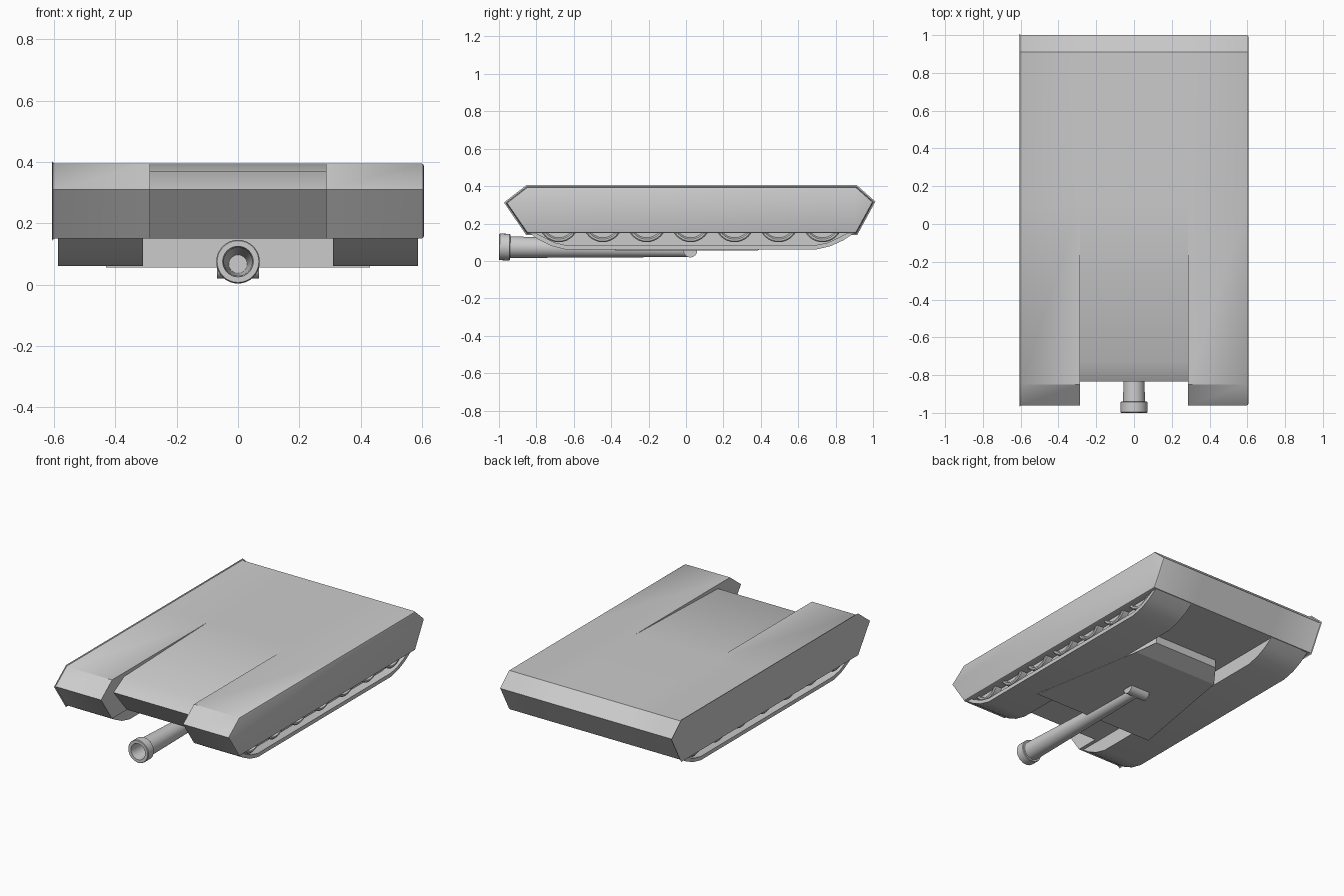
import bpy, bmesh, math
from mathutils import Matrix, Vector

cube = bpy.data.objects.get("Cube")
if cube:
    bpy.data.objects.remove(cube)

grey = bpy.data.materials.new("plain_grey")
grey.use_nodes = True
COLOUR = (0.6, 0.6, 0.6, 1)
grey.diffuse_color = COLOUR
grey.node_tree.nodes["Principled BSDF"].inputs["Base Color"].default_value = COLOUR


def finish(bm, name, angle=35):
    """Turn a bmesh into a named, shaded object."""
    bmesh.ops.remove_doubles(bm, verts=bm.verts, dist=0.0005)
    bmesh.ops.recalc_face_normals(bm, faces=bm.faces)
    mesh = bpy.data.meshes.new(name)
    bm.to_mesh(mesh)
    bm.free()
    mesh.materials.append(grey)
    obj = bpy.data.objects.new(name, mesh)
    bpy.context.collection.objects.link(obj)
    bpy.ops.object.select_all(action="DESELECT")
    obj.select_set(True)
    bpy.context.view_layer.objects.active = obj
    bpy.ops.object.shade_smooth_by_angle(angle=math.radians(angle))
    return obj


def loft(bm, rings, capped=True):
    """Join closed rings of points into a skin."""
    rows = [[bm.verts.new(p) for p in ring] for ring in rings]
    n = len(rows[0])
    for a, b in zip(rows, rows[1:]):
        for i in range(n):
            bm.faces.new((a[i], a[(i + 1) % n], b[(i + 1) % n], b[i]))
    if capped:
        bm.faces.new(rows[0])
        bm.faces.new(rows[-1])


def across(profile, x):
    return [(x, y, z) for y, z in profile]


def lathe(bm, profile, start, direction, sides=32):
    """Spin (distance, radius) pairs about an axis."""
    turn = Vector(direction).to_track_quat("Z", "Y").to_matrix().to_4x4()
    place = Matrix.Translation(start) @ turn
    steps = [2 * math.pi * i / sides for i in range(sides)]
    loft(bm, [[place @ Vector((r * math.cos(a), r * math.sin(a), d)) for a in steps]
              for d, r in profile])


# Hull: two long side pods with a lower, set back nose between them
HALF, NOTCH = 0.607, 0.287
tail = [(0.91, 0.395), (1.0, 0.315), (0.91, 0.15)]
pod = [(-0.85, 0.15), (-0.96, 0.31), (-0.85, 0.395), (0.1, 0.395)] + tail
nose = [(-0.7, 0.15), (-0.835, 0.31), (-0.73, 0.37), (0.1, 0.395)] + tail
bm = bmesh.new()
loft(bm, [across(pod, -HALF), across(pod, -NOTCH), across(nose, -NOTCH),
          across(nose, NOTCH), across(pod, NOTCH), across(pod, HALF)])
bmesh.ops.remove_doubles(bm, verts=bm.verts, dist=0.0005)
rims = [e for e in bm.edges if all(abs(v.co.x) > HALF - 0.01 for v in e.verts)]
bmesh.ops.bevel(bm, geom=rims, offset=0.01, segments=2, profile=0.5, affect="EDGES")
finish(bm, "hull")


# Running gear on both sides
def track_line(inset):
    """Lower outline of a track, moved inward by the inset."""
    low = 0.06 + inset
    front = [(-0.84 + inset * 1.5, 0.15), (-0.79 + inset, 0.115 + inset * 0.6),
             (-0.72 + inset * 0.6, 0.08 + inset * 0.8), (-0.64, low)]
    back = [(0.69, low), (0.77 - inset * 0.6, 0.078 + inset * 0.8),
            (0.84 - inset, 0.11 + inset * 0.6), (0.9 - inset * 1.5, 0.15)]
    return front + back


INNER, OUTER, WALL = 0.31, 0.587, 0.53
outer_line, inner_line = track_line(0), track_line(0.024)
for side, label in ((1, "left"), (-1, "right")):
    bm = bmesh.new()
    band = outer_line + inner_line[::-1]
    loft(bm, [across(band, side * INNER), across(band, side * OUTER)])
    finish(bm, label + "_track_band")

    bm = bmesh.new()
    panel = [(-0.8, 0.2)] + inner_line + [(0.86, 0.2)]
    loft(bm, [across(panel, side * INNER), across(panel, side * WALL)])
    finish(bm, label + "_track_panel")

    # Dished road wheels, half hidden by the hull
    for i in range(7):
        bm = bmesh.new()
        rim = [(0, 0.106), (0.13, 0.106), (0.135, 0.1), (0.135, 0.09), (0.12, 0.082), (0.12, 0.02)]
        lathe(bm, rim, (side * 0.44, -0.68 + 0.235 * i, 0.206), (side, 0, 0))
        finish(bm, f"{label}_road_wheel_{i + 1}")

# Turret hanging under the hull, with a sloping rear
lower = [(-0.43, -0.38, 0.055), (0.43, -0.38, 0.055), (0.3, 0.38, 0.055), (-0.3, 0.38, 0.055)]
upper = [(-0.43, -0.38, 0.17), (0.43, -0.38, 0.17), (0.23, 0.48, 0.1), (-0.23, 0.48, 0.1)]
top = [(x, y, 0.17) for x, y, z in upper]
bm = bmesh.new()
loft(bm, [lower, upper, top])
finish(bm, "turret", 20)

# Hollow tapered gun barrel with a muzzle collar
start, end = Vector((0, -1.0, 0.075)), Vector((0, 0.02, 0.058))
bm = bmesh.new()
lathe(bm, [(0.5, 0.03), (0.025, 0.046), (0, 0.05), (0, 0.068), (0.004, 0.071), (0.056, 0.071),
           (0.06, 0.068), (0.06, 0.058), (1.02, 0.037)], start, end - start)
finish(bm, "gun_barrel")

# Crosswise pivot at the root of the barrel
bm = bmesh.new()
lathe(bm, [(0, 0.037), (0.136, 0.037)], (-0.068, 0.023, 0.056), (1, 0, 0))
finish(bm, "gun_pivot")
